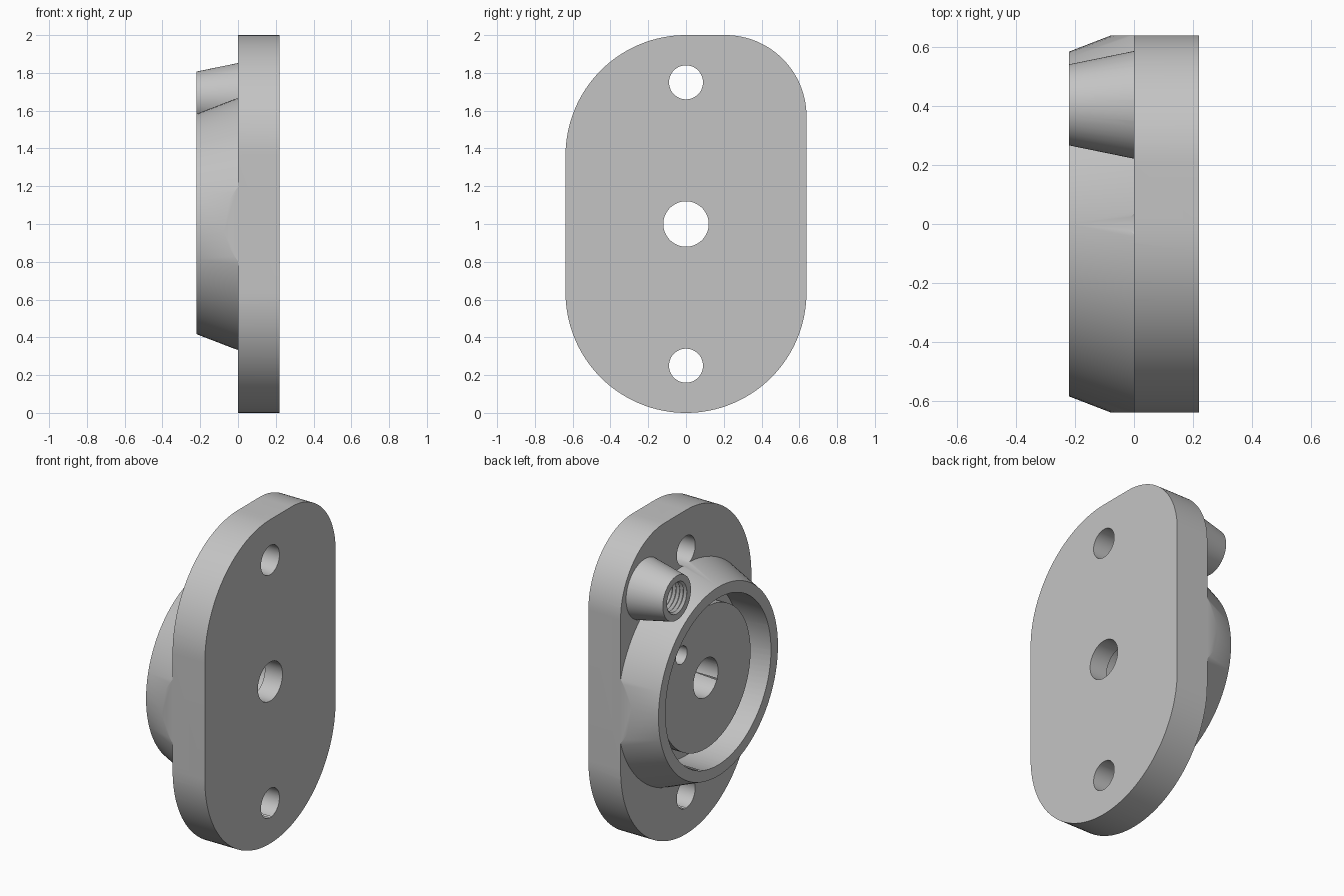
import bpy
import bmesh
from math import pi, cos, sin, radians
from mathutils import Vector, Matrix

if "Cube" in bpy.data.objects:
    bpy.data.objects.remove(bpy.data.objects["Cube"])

grey = bpy.data.materials.new("plain_grey")
grey.use_nodes = True
colour = (0.55, 0.55, 0.55, 1)
grey.diffuse_color = colour
grey.node_tree.nodes["Principled BSDF"].inputs["Base Color"].default_value = colour

HALF = 0.638    # half width of the plate
THICK = 0.22    # plate thickness and height of the raised cup
MID = 1.0       # height of the main axis


def finish(name, bm):
    bmesh.ops.recalc_face_normals(bm, faces=bm.faces)
    mesh = bpy.data.meshes.new(name)
    bm.to_mesh(mesh)
    bm.free()
    mesh.materials.append(grey)
    obj = bpy.data.objects.new(name, mesh)
    bpy.context.collection.objects.link(obj)
    return obj


def lathe(name, profile, y=0.0, z=MID, steps=96):
    """Spin an (x, radius) profile about an axis parallel to x."""
    bm = bmesh.new()
    verts = [bm.verts.new((x, 0, r)) for x, r in profile]
    edges = [bm.edges.new(pair) for pair in zip(verts, verts[1:])]
    bmesh.ops.spin(bm, geom=verts + edges, cent=(0, 0, 0), axis=(1, 0, 0),
                   angle=2 * pi, steps=steps, use_merge=True)
    bmesh.ops.remove_doubles(bm, verts=bm.verts, dist=1e-5)
    bm.transform(Matrix.Translation((0, y, z)))
    return finish(name, bm)


def drill(name, start, end, radius, y, z=MID):
    return lathe(name, [(start, 0), (start, radius), (end, radius), (end, 0)], y, z, 48)


def combine(target, tool, operation):
    mod = target.modifiers.new(operation.lower(), 'BOOLEAN')
    mod.operation = operation
    mod.solver = 'EXACT'
    mod.object = tool
    bpy.context.view_layer.objects.active = target
    bpy.ops.object.modifier_apply(modifier=mod.name)
    bpy.data.objects.remove(tool)


def arc(cy, cz, radius, start, end, steps):
    angles = [radians(start + (end - start) * i / steps) for i in range(steps + 1)]
    return [(cy + radius * cos(a), cz + radius * sin(a)) for a in angles]


# Plate outline: round bottom and one large, one smaller top corner
corner = 0.43
outline = (arc(0, HALF, HALF, 180, 360, 64)
           + arc(HALF - corner, 2 - corner, corner, 0, 90, 32)
           + arc(0, 2 - HALF, HALF, 90, 180, 32))
bm = bmesh.new()
face = bm.faces.new([bm.verts.new((THICK, y, z)) for y, z in outline])
side = bmesh.ops.extrude_face_region(bm, geom=[face])["geom"]
bmesh.ops.translate(bm, vec=Vector((-0.6, 0, 0)),
                    verts=[v for v in side if isinstance(v, bmesh.types.BMVert)])
body = finish("flange_body", bm)

# Trim the thick blank down to the plate and its tapered cup
combine(body, lathe("relief_cutter", [(-0.6, 0), (-THICK, 0), (-THICK, 0.583),
                                      (0, 0.668), (0, 2), (-0.6, 2), (-0.6, 0)]), 'DIFFERENCE')

# Tapered side boss
boss_y, boss_z = 0.403, 1.67
combine(body, lathe("side_boss", [(-THICK, 0), (-THICK, 0.137), (0, 0.182),
                                  (0.1, 0.15), (0.1, 0)], boss_y, boss_z, 64), 'UNION')

# Cup recess, leaving a raised disc with a groove around it
floor = -0.135
combine(body, lathe("cup_cutter", [(-0.5, 0), (floor, 0), (floor, 0.437), (0, 0.437),
                                   (0, 0.515), (-0.5, 0.515), (-0.5, 0)]), 'DIFFERENCE')

# Central bore with an internal ring groove
combine(body, lathe("bore_cutter", [(-0.5, 0), (-0.5, 0.12), (0.02, 0.12), (0.02, 0.15),
                                    (0.1, 0.15), (0.1, 0.12), (0.5, 0.12), (0.5, 0)]), 'DIFFERENCE')

# Mounting holes and small blind port
for offset in (-0.75, 0.75):
    combine(body, drill("mount_hole_cutter", -0.5, 0.5, 0.09, 0, MID + offset), 'DIFFERENCE')
combine(body, drill("port_cutter", -0.5, 0.1, 0.055, 0.236, 1.23), 'DIFFERENCE')

# Threaded blind hole in the boss
ridges = [(-0.23 + 0.0125 * i, 0.086 + 0.014 * (i % 2)) for i in range(25)]
thread = [(-0.4, 0), (-0.4, 0.086)] + ridges + [(ridges[-1][0], 0)]
combine(body, lathe("thread_cutter", thread, boss_y, boss_z, 48), 'DIFFERENCE')

# Smooth curved walls, keep machined edges crisp
bpy.ops.object.select_all(action='DESELECT')
body.select_set(True)
bpy.context.view_layer.objects.active = body
bpy.ops.object.shade_smooth_by_angle(angle=radians(25))
